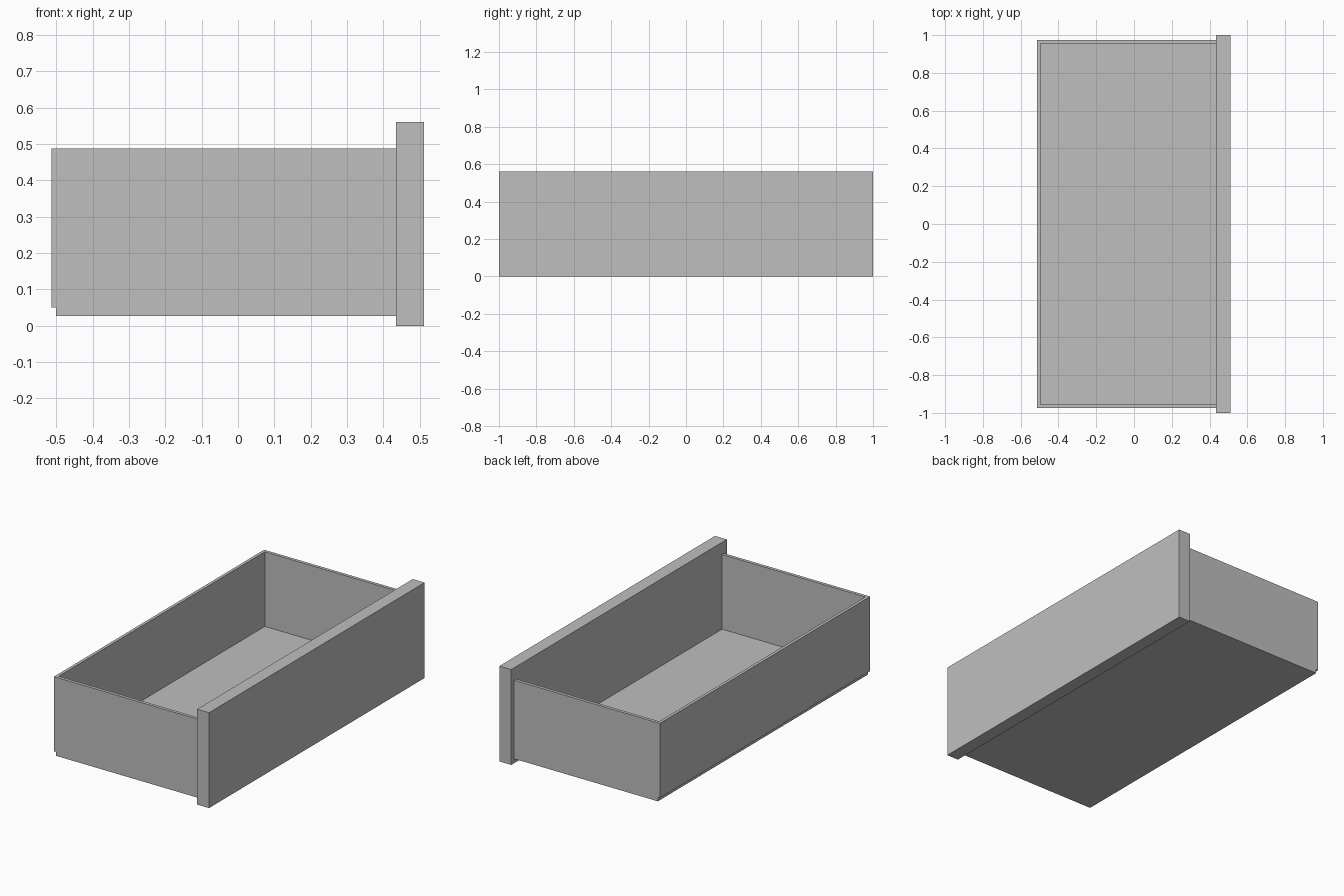
import bpy
import bmesh

cube = bpy.data.objects.get("Cube")
if cube:
    bpy.data.objects.remove(cube, do_unlink=True)

grey = bpy.data.materials.new("light_grey")
grey.use_nodes = True
COLOUR = (0.52, 0.52, 0.52, 1)
grey.diffuse_color = COLOUR
grey.node_tree.nodes["Principled BSDF"].inputs["Base Color"].default_value = COLOUR


def panel(name, x, y, z):
    """Flat board spanning the given (low, high) ranges."""
    bm = bmesh.new()
    bmesh.ops.create_cube(bm, size=1)
    for v in bm.verts:
        v.co = [r[0] if c < 0 else r[1] for c, r in zip(v.co, (x, y, z))]
    mesh = bpy.data.meshes.new(name)
    bm.to_mesh(mesh)
    bm.free()
    mesh.materials.append(grey)
    obj = bpy.data.objects.new(name, mesh)
    bpy.context.collection.objects.link(obj)
    return obj


FACE_X = 0.435        # inner plane of the drawer face
BACK_X = -0.495       # inner plane of the back board
SIDE_Y = 0.975        # outer plane of the side boards
BOARD = 0.019         # thickness of the thin boards
WALL_Z = (0.05, 0.488)

# Thick face, overhanging the box all round
panel("drawer_face", (FACE_X, 0.512), (-1, 1), (0, 0.56))

# Thin box boards
panel("drawer_bottom", (-0.5, FACE_X), (-SIDE_Y, SIDE_Y), (0.027, 0.05))
panel("drawer_back", (-0.513, BACK_X), (-SIDE_Y, SIDE_Y), WALL_Z)
for side, name in ((-1, "right_side"), (1, "left_side")):
    edges = sorted((side * SIDE_Y, side * (SIDE_Y - BOARD)))
    panel(name, (BACK_X, FACE_X), edges, WALL_Z)
